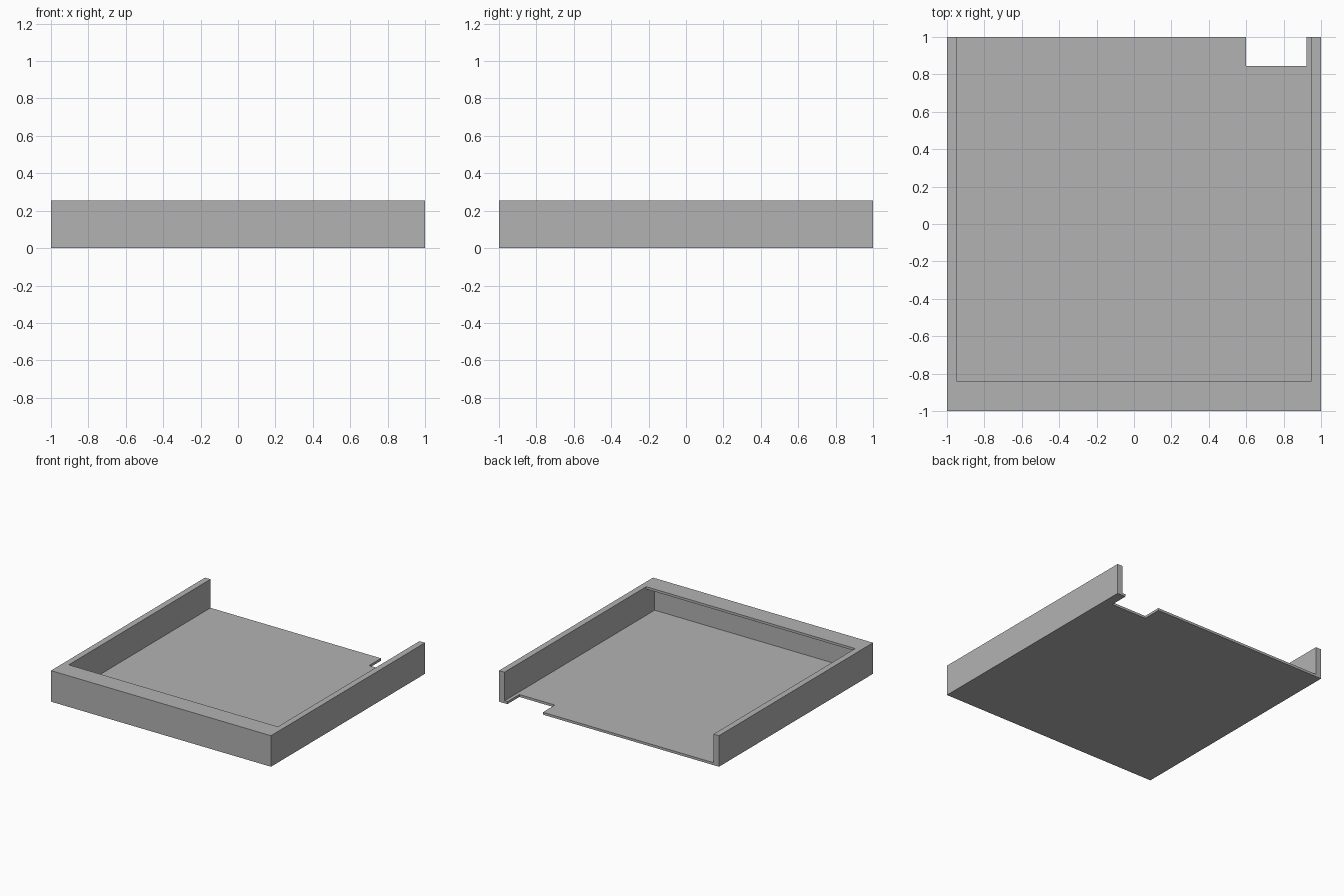
import bpy
import bmesh
from mathutils import Vector

old = bpy.data.objects.get("Cube")
if old:
    bpy.data.objects.remove(old, do_unlink=True)

HEIGHT, SHEET, WALL = 0.255, 0.02, 0.05
INNER = 1 - WALL
LIP_EDGE = -0.84

grey = bpy.data.materials.new("plain grey")
grey.use_nodes = True
colour = (0.448, 0.448, 0.448, 1)
grey.diffuse_color = colour
grey.node_tree.nodes["Principled BSDF"].inputs["Base Color"].default_value = colour


def prism(name, profile, x0, x1):
    """Extrude a (y, z) profile along x from x0 to x1."""
    bm = bmesh.new()
    face = bm.faces.new([bm.verts.new((x0, y, z)) for y, z in profile])
    ext = bmesh.ops.extrude_face_region(bm, geom=[face])
    moved = [v for v in ext["geom"] if isinstance(v, bmesh.types.BMVert)]
    bmesh.ops.translate(bm, verts=moved, vec=Vector((x1 - x0, 0, 0)))
    bmesh.ops.recalc_face_normals(bm, faces=bm.faces)
    mesh = bpy.data.meshes.new(name)
    bm.to_mesh(mesh)
    bm.free()
    mesh.materials.append(grey)
    obj = bpy.data.objects.new(name, mesh)
    bpy.context.collection.objects.link(obj)
    return obj


def box_profile(y0, y1, z0, z1):
    return [(y0, z0), (y1, z0), (y1, z1), (y0, z1)]


# Solid block that becomes the open-backed tray
tray = prism("tray", box_profile(-1, 1, 0, HEIGHT), -1, 1)

# Cavity, undercut at the front to leave a thin lip above it
cavity = prism("cavity_cutter", [
    (-INNER, SHEET), (1.1, SHEET), (1.1, 0.4), (LIP_EDGE, 0.4),
    (LIP_EDGE, HEIGHT - SHEET), (-INNER, HEIGHT - SHEET)], -INNER, INNER)

# Notch in the back edge of the floor
notch = prism("notch_cutter", box_profile(0.845, 1.1, -0.1, 0.1), 0.6, 0.923)

cutters = [cavity, notch]
for cutter in cutters:
    cutter.hide_render = True
    mod = tray.modifiers.new(cutter.name, "BOOLEAN")
    mod.operation = "DIFFERENCE"
    mod.solver = "EXACT"
    mod.object = cutter

# Bake the cuts and remove the cutters
depsgraph = bpy.context.evaluated_depsgraph_get()
result = bpy.data.meshes.new_from_object(tray.evaluated_get(depsgraph))
tray.modifiers.clear()
tray.data = result
for cutter in cutters:
    bpy.data.objects.remove(cutter, do_unlink=True)
